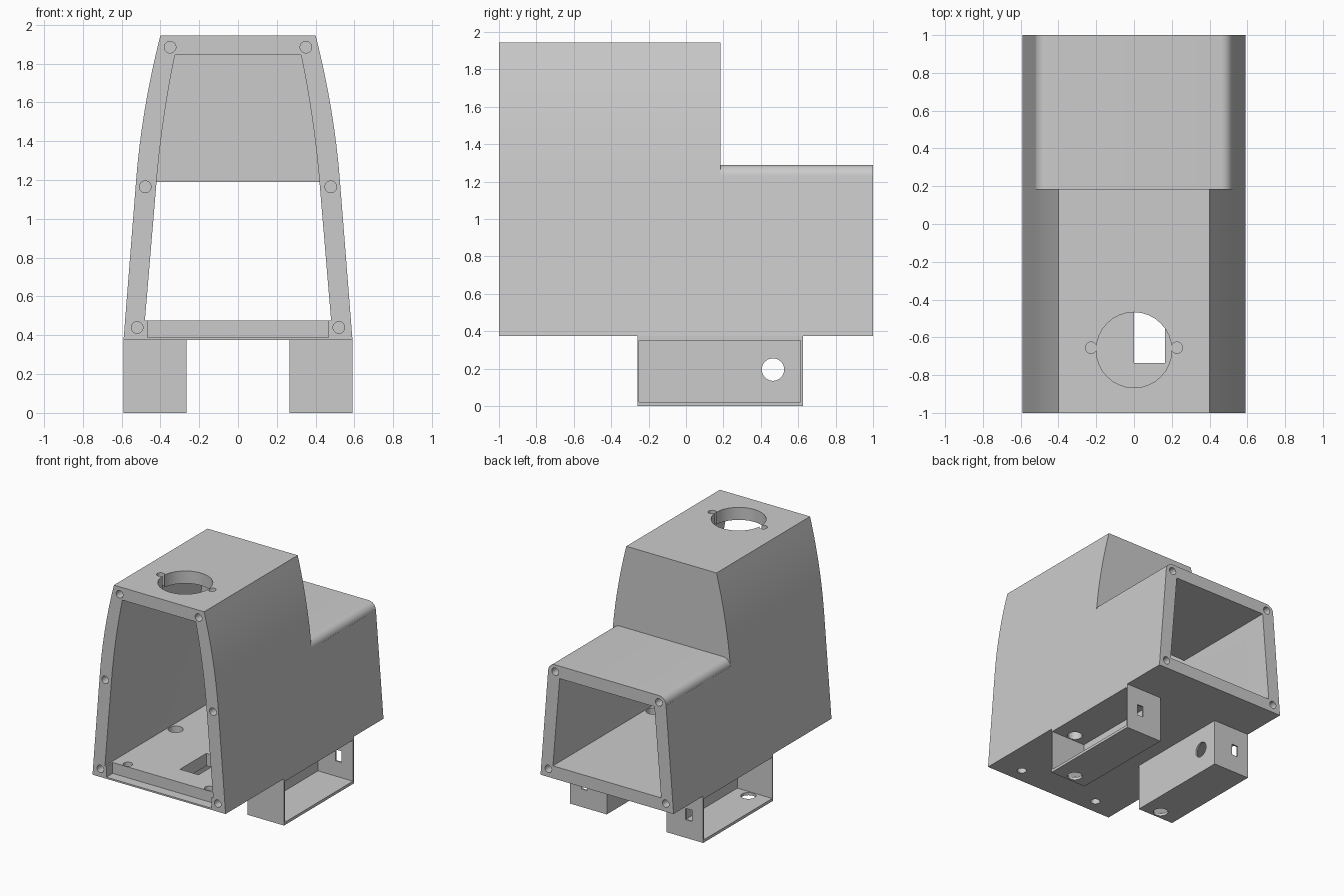
import bpy, math
from mathutils import Matrix, Vector

if "Cube" in bpy.data.objects:
    bpy.data.objects.remove(bpy.data.objects["Cube"], do_unlink=True)

grey = bpy.data.materials.new("plain grey")
grey.use_nodes = True
COLOUR = (0.6, 0.6, 0.6, 1)
grey.diffuse_color = COLOUR
grey.node_tree.nodes["Principled BSDF"].inputs["Base Color"].default_value = COLOUR


def prism(name, profile, y0, y1):
    """Extrude a closed (x, z) profile, counter-clockwise from the front, along y."""
    n = len(profile)
    verts = [(x, y, z) for y in (y0, y1) for x, z in profile]
    faces = [range(n), range(2 * n - 1, n - 1, -1)]
    faces += [(i, i + n, (i + 1) % n + n, (i + 1) % n) for i in range(n)]
    mesh = bpy.data.meshes.new(name)
    mesh.from_pydata(verts, [], [tuple(f) for f in faces])
    mesh.materials.append(grey)
    obj = bpy.data.objects.new(name, mesh)
    bpy.context.collection.objects.link(obj)
    return obj


def box(name, x, y, z):
    x0, x1 = sorted(x)
    return prism(name, [(x0, z[0]), (x1, z[0]), (x1, z[1]), (x0, z[1])], *y)


def bore(axis, centre, radius, length):
    """Cylinder cutter centred on a point, running along an axis."""
    ring = [(radius * math.cos(math.tau * i / 32), radius * math.sin(math.tau * i / 32))
            for i in range(32)]
    obj = prism("bore_cutter", ring, -length / 2, length / 2)
    turn = Vector((0, 1, 0)).rotation_difference(Vector(axis)).to_matrix().to_4x4()
    obj.data.transform(Matrix.Translation(centre) @ turn)
    return obj


def cut(target, cutter):
    """Subtract the cutter from the target and discard it."""
    cutter.hide_render = True
    mod = target.modifiers.new("cut", 'BOOLEAN')
    mod.operation, mod.solver, mod.object = 'DIFFERENCE', 'EXACT', cutter
    bpy.ops.object.select_all(action='DESELECT')
    bpy.context.view_layer.objects.active = target
    target.select_set(True)
    bpy.ops.object.modifier_apply(modifier=mod.name)
    bpy.data.objects.remove(cutter, do_unlink=True)


def tapered(foot, knee, control, top):
    """Symmetric outline: straight flank, then a curve leaning in to a flat top."""
    foot, knee, control, top = map(Vector, (foot, knee, control, top))
    side = [foot]
    for i in range(13):
        t = i / 12
        side.append(knee * (1 - t) ** 2 + control * 2 * t * (1 - t) + top * t * t)
    return [tuple(p) for p in side] + [(-p.x, p.y) for p in reversed(side)]


X, Y, Z = (1, 0, 0), (0, 1, 0), (0, 0, 1)

# Housing shell: tall tapered body with a lower, round-shouldered rear
housing = prism("housing", tapered((0.59, 0.375), (0.525, 1.2), (0.496, 1.57), (0.4, 1.945)), -1, 1)
shoulder = [(0.46 + 0.062 * math.cos(a), 1.228 + 0.062 * math.sin(a))
            for a in (math.pi / 2 * i / 8 for i in range(9))]
above = [(-x, z) for x, z in shoulder] + shoulder[::-1]
above += [(1, 1.228), (1, 2.2), (-1, 2.2), (-1, 1.228)]
cut(housing, prism("rear_cutter", above, 0.185, 1.2))

# Hollow interior, open at both ends
cavity = prism("cavity", tapered((0.48, 0.475), (0.42, 1.19), (0.392, 1.52), (0.325, 1.845)), -1.1, 1.1)
cut(cavity, box("step_cutter", (-1, 1), (0.085, 1.3), (1.19, 2.2)))
cut(housing, cavity)

# Recessed front sill and floor slot
cut(housing, box("sill_cutter", (-0.467, 0.467), (-1.1, -0.92), (0.388, 0.55)))
cut(housing, box("slot_cutter", (0, 0.165), (-0.735, -0.4), (0.3, 0.6)))

# Roof opening and all paired screw holes
cut(housing, bore(Z, (0, -0.667, 1.9), 0.2, 0.4))
for s in (-1, 1):
    cut(housing, bore(Z, (s * 0.227, -0.655, 1.9), 0.03, 0.4))
    for x, z in ((0.35, 1.885), (0.478, 1.165), (0.52, 0.44)):
        cut(housing, bore(Y, (s * x, -1, z), 0.03, 0.4))
    for x, z in ((0.46, 1.235), (0.52, 0.44)):
        cut(housing, bore(Y, (s * x, 1, z), 0.03, 0.4))
    cut(housing, bore(Z, (s * 0.36, -0.88, 0.42), 0.035, 0.3))
    cut(housing, bore(Z, (s * 0.42, -0.19, 0.42), 0.055, 0.3))

# Feet: thin boxes open on the outer side
parts = [housing]
for s, name in ((1, "left_foot"), (-1, "right_foot")):
    foot = box(name, (s * 0.265, s * 0.59), (-0.26, 0.625), (0, 0.375))
    cut(foot, box("hollow_cutter", (s * 0.28, s * 0.7), (-0.25, 0.613), (0.022, 0.35)))
    cut(foot, bore(Z, (s * 0.42, -0.19, 0.2), 0.055, 0.6))
    cut(foot, bore(X, (s * 0.27, 0.465, 0.195), 0.06, 0.1))
    cut(foot, box("port_cutter", (s * 0.435, s * 0.49), (0.58, 0.7), (0.145, 0.235)))
    parts.append(foot)

# Smooth the curved walls, keep the edges crisp
bpy.ops.object.select_all(action='DESELECT')
for part in parts:
    part.select_set(True)
bpy.context.view_layer.objects.active = housing
bpy.ops.object.shade_smooth_by_angle(angle=math.radians(25))
